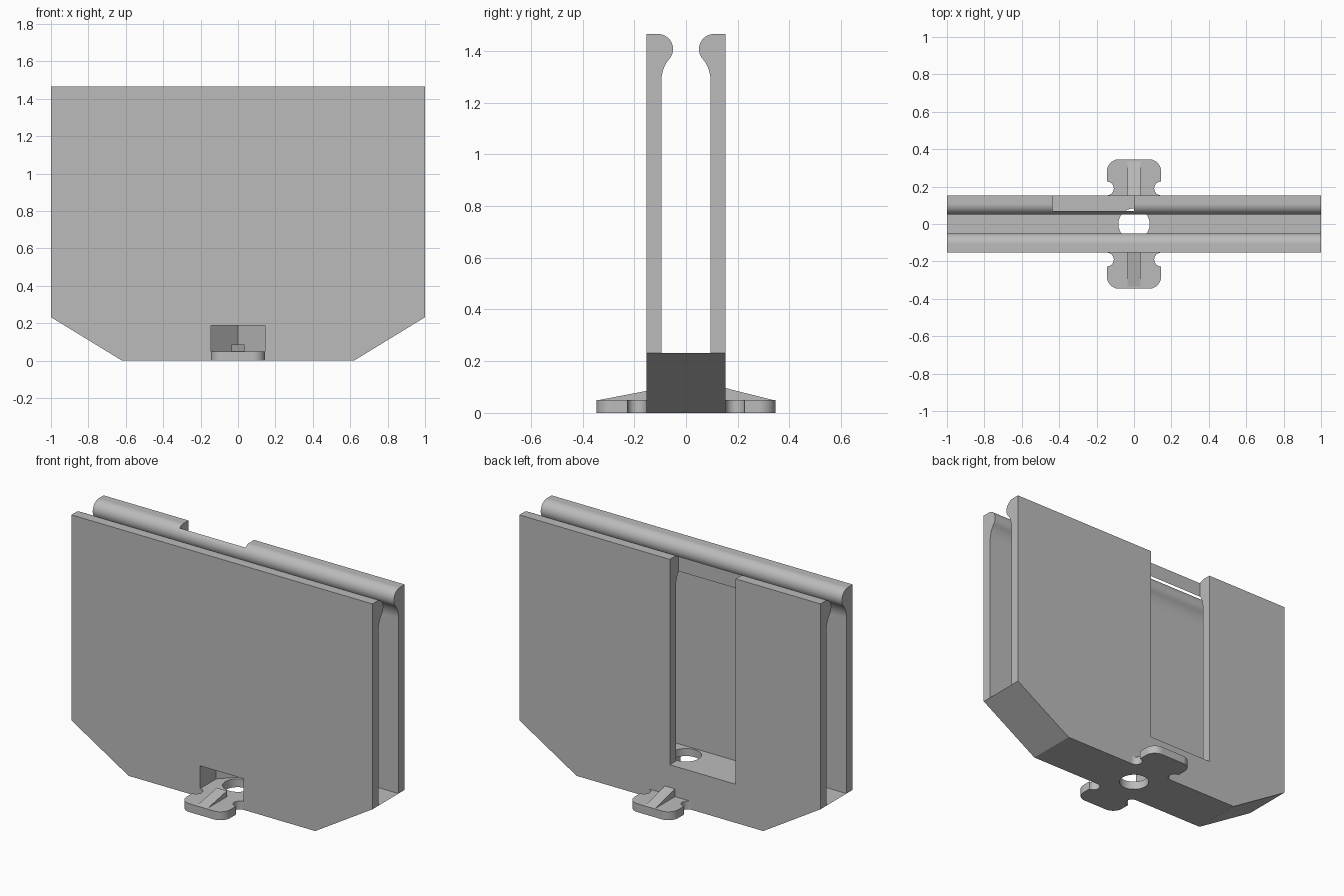
import bpy, bmesh
from math import cos, sin, radians
from mathutils import Vector

if "Cube" in bpy.data.objects:
    bpy.data.objects.remove(bpy.data.objects["Cube"], do_unlink=True)

HALF, FLOOR, TOP, TAB = 0.153, 0.232, 1.465, 0.05

grey = bpy.data.materials.new("plain grey")
grey.use_nodes = True
grey.diffuse_color = (0.5, 0.5, 0.5, 1)
grey.node_tree.nodes["Principled BSDF"].inputs["Base Color"].default_value = (0.5, 0.5, 0.5, 1)


def arc(cx, cy, r, start, end, n=12):
    angles = [radians(start + (end - start) * i / n) for i in range(n + 1)]
    return [(cx + r * cos(a), cy + r * sin(a)) for a in angles]


def prism(name, points, axis, low, high):
    """Extrude a closed outline along x (points are y, z) or z (points are x, y)."""
    bm = bmesh.new()
    place = (lambda p: (low, *p)) if axis == "x" else (lambda p: (*p, low))
    face = bm.faces.new([bm.verts.new(place(p)) for p in points])
    out = bmesh.ops.extrude_face_region(bm, geom=[face])
    verts = [g for g in out["geom"] if isinstance(g, bmesh.types.BMVert)]
    step = Vector((1, 0, 0) if axis == "x" else (0, 0, 1)) * (high - low)
    bmesh.ops.translate(bm, verts=verts, vec=step)
    bmesh.ops.recalc_face_normals(bm, faces=bm.faces)
    mesh = bpy.data.meshes.new(name)
    bm.to_mesh(mesh)
    bm.free()
    mesh.materials.append(grey)
    obj = bpy.data.objects.new(name, mesh)
    bpy.context.collection.objects.link(obj)
    return obj


def activate(obj):
    bpy.ops.object.select_all(action="DESELECT")
    obj.select_set(True)
    bpy.context.view_layer.objects.active = obj


def cut(obj, cutter):
    mod = obj.modifiers.new("cut", "BOOLEAN")
    mod.operation, mod.solver, mod.object = "DIFFERENCE", "EXACT", cutter
    activate(obj)
    bpy.ops.object.modifier_apply(modifier=mod.name)
    bpy.data.objects.remove(cutter, do_unlink=True)


def soften(obj):
    activate(obj)
    bpy.ops.object.shade_smooth_by_angle(angle=radians(30))
    obj.modifiers.new("even normals", "WEIGHTED_NORMAL").keep_sharp = True


# Holder: channel section with two lipped walls
side = [(HALF, 0), (HALF, TOP)]
side += arc(0.108, 1.407, 0.058, 90, 220, 16)
side += arc(-0.037, 1.285, 0.132, 40, 0, 8)[1:]
side += [(0.095, FLOOR)]
section = side + [(-y, z) for y, z in reversed(side)]
holder = prism("holder", section, "x", -1, 1)

# Sloping lower corners
bm = bmesh.new()
bm.from_mesh(holder.data)
for s in (1, -1):
    res = bmesh.ops.bisect_plane(bm, geom=bm.verts[:] + bm.edges[:] + bm.faces[:],
                                 plane_co=(s * 0.62, 0, 0),
                                 plane_no=(s * FLOOR, 0, -0.38), clear_outer=True)
    rim = [g for g in res["geom_cut"] if isinstance(g, bmesh.types.BMEdge)]
    bmesh.ops.holes_fill(bm, edges=[e for e in rim if e.is_boundary], sides=0)
bmesh.ops.recalc_face_normals(bm, faces=bm.faces)
bm.to_mesh(holder.data)
bm.free()

# Tall slot in the back wall
cut(holder, prism("slot_cutter", [(-0.437, 0.07), (0, 0.07), (0, 0.3), (-0.437, 0.3)],
                  "z", FLOOR, 1.6))
# Pointed pocket in the front of the base
cut(holder, prism("pocket_cutter", [(-0.145, -0.3), (0.145, -0.3), (0.145, 0),
                                    (0, 0.145), (-0.145, 0)], "z", TAB, 0.187))
# Round hole through the base
cut(holder, prism("hole_cutter", arc(0, 0, 0.084, 0, 348.75, 31), "z", -0.1, 0.4))
soften(holder)

# Tabs with round necks and a wedge rib, front and back
for name, s, rib_top in (("front", -1, 0.085), ("back", 1, 0.096)):
    half = [(0.145 - 0.037, HALF - 0.01)]
    half = arc(0.145, 0.19, 0.037, 270, 90)
    half += arc(0.08, 0.281, 0.065, 0, 90)
    outline = half + [(-x, y) for x, y in reversed(half)]
    soften(prism(name + "_tab", [(x, s * y) for x, y in outline], "z", 0, TAB))
    prism(name + "_rib", [(s * HALF, TAB), (s * HALF, rib_top), (s * 0.335, TAB)],
          "x", -0.034, 0.034)
